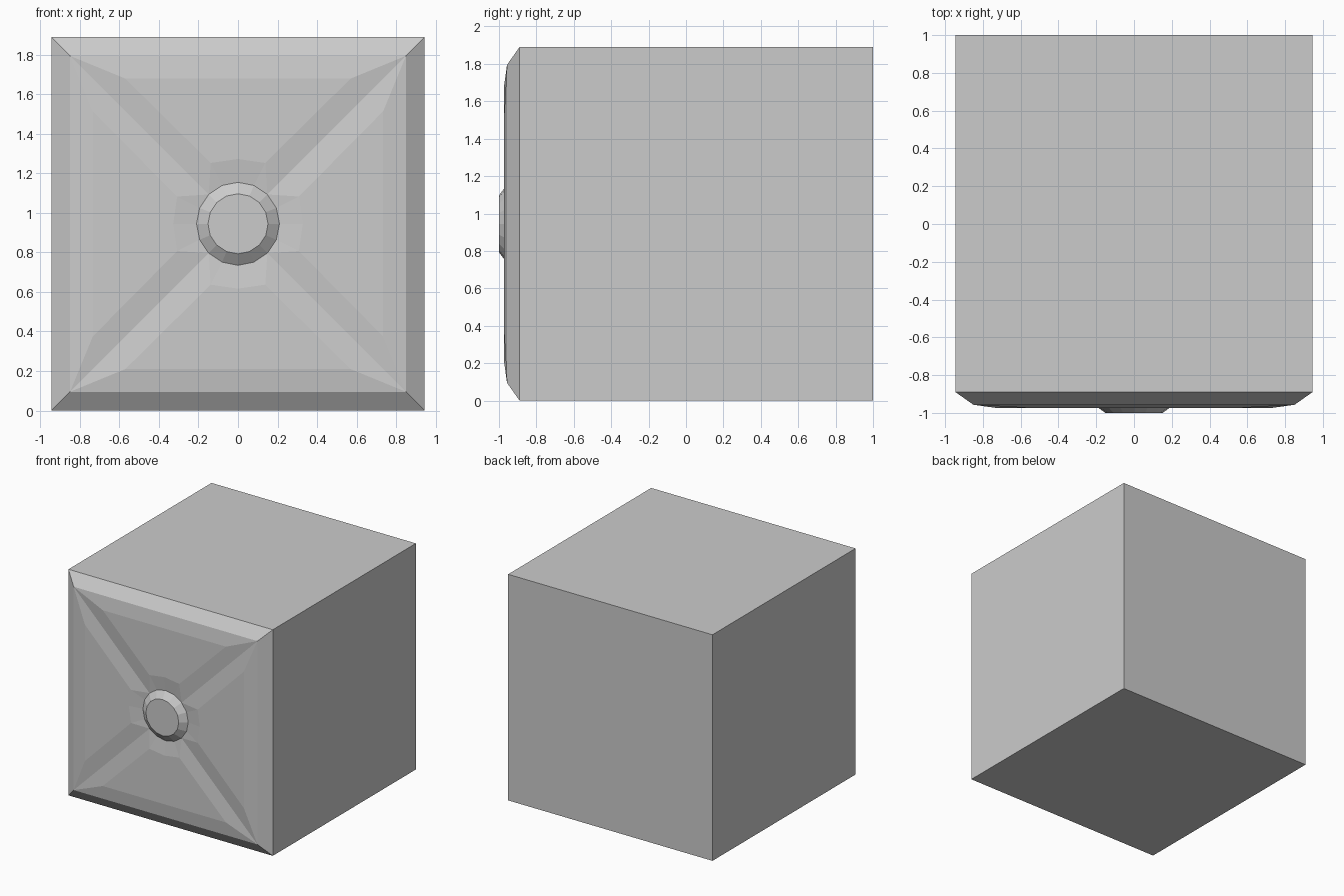
import bpy, bmesh
from math import sin, cos, pi, radians
from mathutils import Vector

if "Cube" in bpy.data.objects:
    bpy.data.objects.remove(bpy.data.objects["Cube"])

H = 0.945            # half width of the block, also its centre height
EDGE_Y = -0.89       # start of the front chamfer
LOW_Y = -0.957       # grooves and rim
PAD_Y = -0.973       # raised pads
R = 0.21             # button base radius


def ring(deg):
    return (R * cos(radians(deg)), R * sin(radians(deg)), LOW_Y)


def mirror(p):
    return (-p[0], p[1], p[2])


bm = bmesh.new()


def add(points, turn):
    """Add a face given as (across, up, depth), turned about the front centre."""
    c, s = round(cos(turn)), round(sin(turn))
    bm.faces.new([bm.verts.new((u * c - v * s, d, u * s + v * c + H))
                  for u, v, d in points])


# One quarter of the block: long side, chamfer, raised pad and its slopes
back, edge = (H, H, 1), (H, H, EDGE_Y)
rim = (0.85, 0.85, LOW_Y)
outer, inner = (0.57, 0.735, PAD_Y), (0.138, 0.308, PAD_Y)
mid = (0, 0.328, PAD_Y)
for k in range(4):
    t = k * pi / 2
    add([mirror(back), back, edge, mirror(edge)], t)
    add([mirror(edge), edge, rim, mirror(rim)], t)
    add([mirror(rim), rim, outer, mirror(outer)], t)
    add([mirror(outer), outer, inner, mid, mirror(inner)], t)
    for side in (lambda p: p, mirror):
        for face in ([rim, ring(45), inner, outer],
                     [ring(45), ring(67.5), inner],
                     [ring(67.5), ring(90), mid, inner]):
            add([side(p) for p in face], t)

# Back of the block
add([(-H, -H, 1), (H, -H, 1), (H, H, 1), (-H, H, 1)], 0)

bmesh.ops.remove_doubles(bm, verts=bm.verts, dist=0.0005)
bmesh.ops.recalc_face_normals(bm, faces=bm.faces)
# Point the normals outwards: the back face must look along +y
if max(bm.faces, key=lambda f: f.calc_center_median().y).normal.y < 0:
    bmesh.ops.reverse_faces(bm, faces=bm.faces)
mesh = bpy.data.meshes.new("block")
bm.to_mesh(mesh)
bm.free()
bpy.context.collection.objects.link(bpy.data.objects.new("block", mesh))

# Round button in the middle of the front
depth = LOW_Y + 1
bpy.ops.mesh.primitive_cone_add(vertices=16, radius1=R, radius2=0.152, depth=depth,
                                location=(0, -1 + depth / 2, H),
                                rotation=(pi / 2, 0, 0))
bpy.context.object.name = "button"
